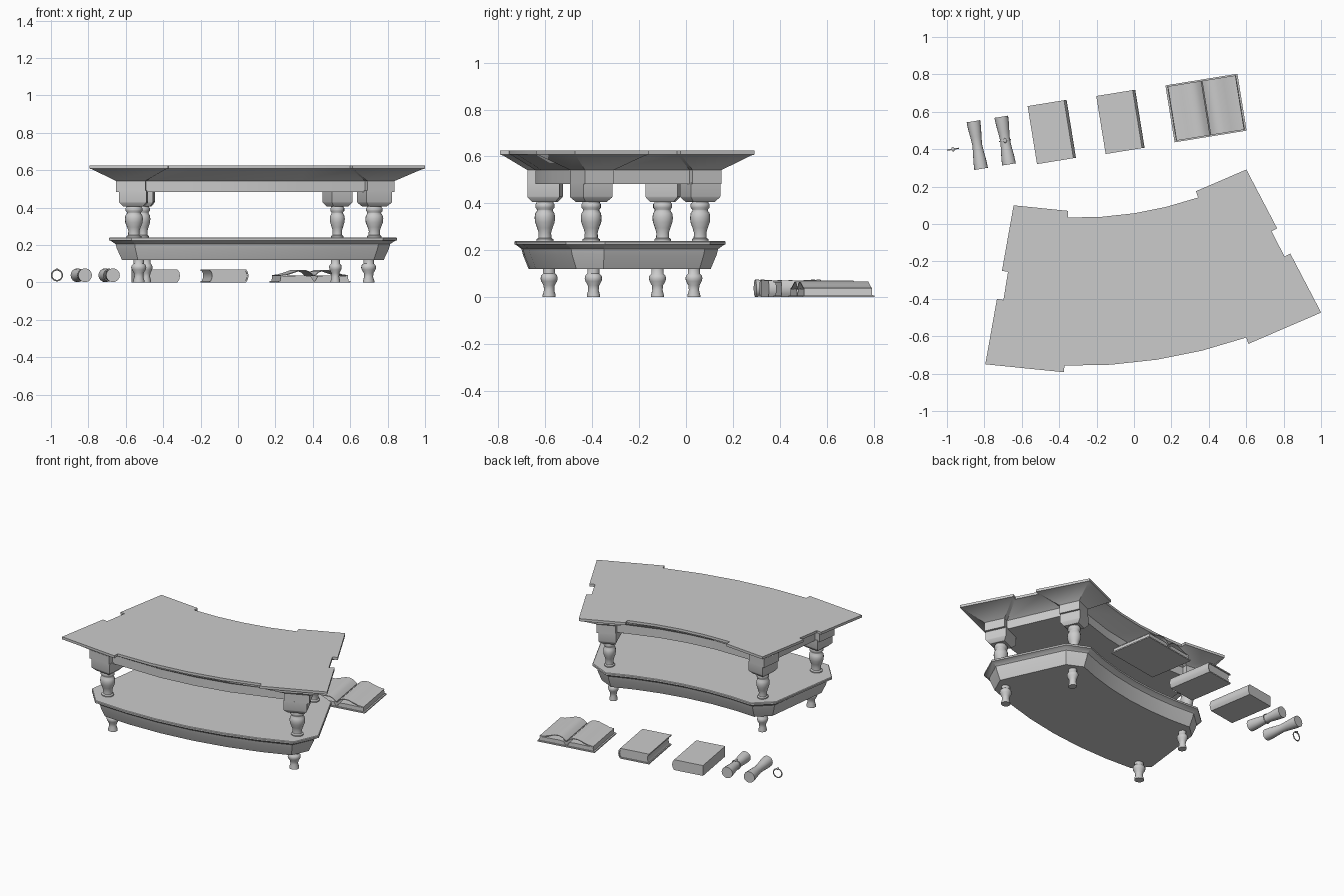
import bpy, bmesh, math
from mathutils import Vector, Matrix

if "Cube" in bpy.data.objects:
    bpy.data.objects.remove(bpy.data.objects["Cube"])

R, MID, CX, CY = 2.38, math.radians(-81.25), -0.302, 2.018
TILT = math.radians(9.2)


def bend(p):
    # wraps straight furniture coordinates around the arc centre
    a, r = MID + p[0] / R, R - p[1]
    return (CX + r * math.cos(a), CY + r * math.sin(a), p[2])


def loft(name, rings, bent=False, loc=None, angle=30):
    # skins equal-length rings of 3D points and caps both ends
    bm = bmesh.new()
    vs = [[bm.verts.new(bend(p) if bent else p) for p in ring] for ring in rings]
    n = len(vs[0])
    for a, b in zip(vs, vs[1:]):
        for i in range(n):
            j = (i + 1) % n
            bm.faces.new((a[i], a[j], b[j], b[i]))
    bm.faces.new(vs[0][::-1])
    bm.faces.new(vs[-1])
    bmesh.ops.recalc_face_normals(bm, faces=bm.faces[:])
    me = bpy.data.meshes.new(name)
    bm.to_mesh(me)
    bm.free()
    ob = bpy.data.objects.new(name, me)
    bpy.context.collection.objects.link(ob)
    if loc:
        ob.location = loc
        ob.rotation_euler.z = TILT
    smooth(ob, angle)
    return ob


def smooth(ob, angle):
    bpy.ops.object.select_all(action='DESELECT')
    ob.select_set(True)
    bpy.context.view_layer.objects.active = ob
    bpy.ops.object.shade_smooth_by_angle(angle=math.radians(angle))


def four_way(q, y_mid):
    # completes a front-right quarter outline to a full closed loop
    return (q + [(x, -y) for x, y in q[::-1]] + [(0, y_mid)]
            + [(-x, -y) for x, y in q] + [(-x, y) for x, y in q[::-1]] + [(0, -y_mid)])


def top_outline(d):
    x0, x1, x2 = 0.424 + d, 0.783 - d, 0.749 - d
    y0, y1, y2 = d - 0.396, d - 0.4315, -0.076 - d
    return four_way([(0.212, y0), (x0, y0), (x0, y1), (x1, y1), (x1, y2), (x2, y2)], -y0)


def shelf_outline(d):
    x, y, c = 0.715 - d, 0.37 - d, 0.12 - 0.586 * d
    return four_way([(0.2, -y), (0.4, -y), (x - c, -y), (x, c - y)], y)


def circle(cx, cy, r, n=16):
    return [(cx + r * math.cos(2 * math.pi * i / n), cy + r * math.sin(2 * math.pi * i / n)) for i in range(n)]


def at(z, pts):
    return [(x, y, z) for x, y in pts]


# table top with raised corner blocks, and the lower shelf
loft("table_top", [at(z, top_outline(d)) for d, z in
     [(0.11, 0.483), (0.11, 0.542), (0.012, 0.604), (0, 0.608), (0, 0.625)]], True)
loft("lower_shelf", [at(z, shelf_outline(d)) for d, z in
     [(0.06, 0.12), (0.036, 0.18), (0.03, 0.205), (0.008, 0.222), (0, 0.225), (0, 0.236), (0.004, 0.24)]], True, angle=20)

# corner posts, turned legs and turned feet
LEG = [(0.036, 0.235), (0.036, 0.247), (0.028, 0.253), (0.027, 0.275), (0.033, 0.295), (0.042, 0.32),
       (0.044, 0.34), (0.041, 0.358), (0.034, 0.368), (0.034, 0.374), (0.041, 0.382), (0.041, 0.396), (0.036, 0.402), (0.036, 0.412)]
FOOT = [(0.028, 0), (0.028, 0.008), (0.022, 0.03), (0.024, 0.05), (0.034, 0.068), (0.037, 0.08),
        (0.034, 0.092), (0.026, 0.1), (0.026, 0.125)]
for sx, side in ((-1, "left"), (1, "right")):
    for sy, end in ((-1, "front"), (1, "back")):
        tag = f"{end}_{side}"
        x, y = sx * 0.594, sy * 0.2525
        loft("post_" + tag, [at(z, [(x - k * 0.065, y - k * 0.069), (x + k * 0.065, y - k * 0.069),
                                    (x + k * 0.065, y + k * 0.069), (x - k * 0.065, y + k * 0.069)])
                             for k, z in [(0.7, 0.405), (0.97, 0.425), (1, 0.43), (1, 0.49)]], True)
        loft("leg_" + tag, [at(z, circle(x, y, r)) for r, z in LEG], True, angle=45)
        loft("foot_" + tag, [at(z, circle(sx * 0.572, sy * 0.232, r)) for r, z in FOOT], True, angle=45)


def prism(name, profile, half, loc):
    # extrudes an x-z profile along the length of a book
    return loft(name, [[(x, y, z) for x, z in profile] for y in (-half, half)], loc=loc)


# closed book with separate cover: spine on the right
spine = [(0.092, 0), (0.102, 0.015), (0.106, 0.035), (0.102, 0.055), (0.092, 0.07)]
inner = [(0.09, 0.062), (0.096, 0.05), (0.099, 0.035), (0.096, 0.02), (0.09, 0.008)]
fore = [(-0.098, 0.062), (-0.092, 0.048), (-0.09, 0.035), (-0.092, 0.022), (-0.098, 0.008)]
book_at = (-0.073, 0.546, 0)
prism("book_cover", [(-0.105, 0)] + spine + [(-0.105, 0.07), (-0.105, 0.062)] + inner + [(-0.105, 0.008)], 0.157, book_at)
prism("book_pages", inner[::-1] + fore, 0.15, book_at)

# plain closed book
prism("plain_book", [(-0.105, 0)] + spine + [(-0.105, 0.07)], 0.157, (-0.44, 0.492, 0))

# open book: boards, page blocks and curling top sheets
open_at = (0.385, 0.62, 0)
curl = [(0.002, 0.038), (0.025, 0.058), (0.05, 0.067), (0.08, 0.066), (0.115, 0.054), (0.15, 0.043), (0.183, 0.039)]
for s, side in ((-1, "left"), (1, "right")):
    prism("open_cover_" + side, [(s * x, z) for x, z in [(0, 0), (0.195, 0), (0.195, 0.008), (0, 0.008)]], 0.154, open_at)
    prism("open_pages_" + side, [(s * x, z) for x, z in
          [(0.004, 0.008), (0.185, 0.008), (0.181, 0.034), (0.06, 0.036), (0.02, 0.034)]], 0.147, open_at)
    prism("open_sheet_" + side, [(s * x, z) for x, z in curl + [(x, z - 0.005) for x, z in curl[::-1]]], 0.147, open_at)


def tie(name, loc):
    # cord ring with a small knot on top
    bpy.ops.mesh.primitive_torus_add(major_radius=0.029, minor_radius=0.004, major_segments=20, minor_segments=6,
                                     location=loc, rotation=(math.pi / 2, 0, TILT))
    ring = bpy.context.object
    ring.name = name
    smooth(ring, 60)
    bpy.ops.mesh.primitive_uv_sphere_add(segments=10, ring_count=6, radius=0.01,
                                         location=(loc[0], loc[1], loc[2] + 0.03), rotation=(0, 0, TILT))
    knot = bpy.context.object
    knot.name = name + "_knot"
    knot.scale = (0.9, 1.3, 0.6)
    smooth(knot, 60)


# waisted scrolls, one tied, and a loose tie
SCROLL = [(0.037, -0.129), (0.035, -0.09), (0.03, -0.045), (0.026, 0), (0.03, 0.045), (0.035, 0.09), (0.037, 0.129)]
for name, loc in (("scroll", (-0.838, 0.422, 0.038)), ("tied_scroll", (-0.689, 0.446, 0.038))):
    loft(name, [[(x, y, z) for x, z in circle(0, 0, r)] for r, y in SCROLL], loc=loc, angle=45)
tie("scroll_tie", (-0.689, 0.446, 0.038))
tie("loose_tie", (-0.968, 0.4, 0.038))
